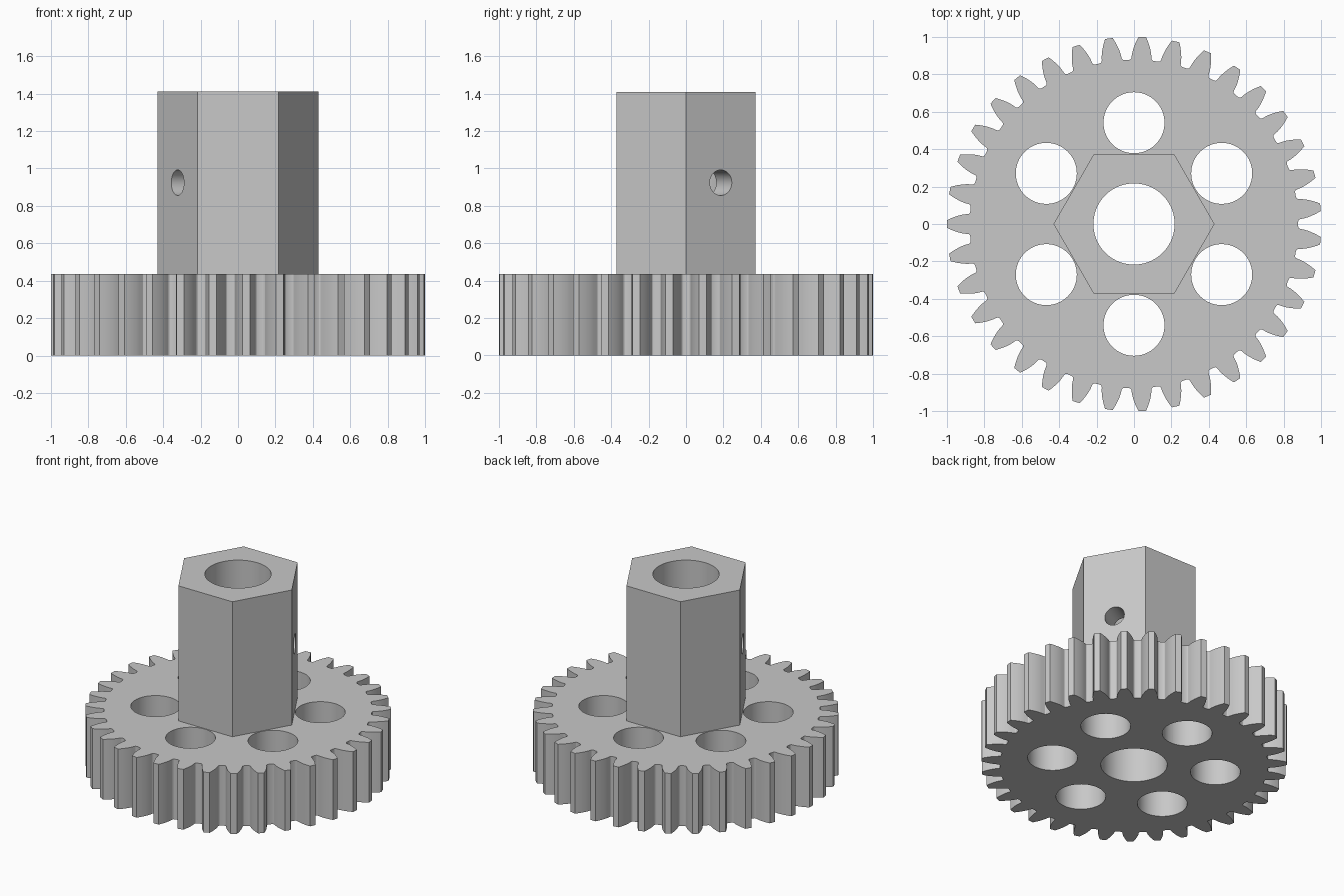
import bpy, bmesh, math
from mathutils import Matrix

if "Cube" in bpy.data.objects:
    bpy.data.objects.remove(bpy.data.objects["Cube"])

TEETH = 35
TIP_R = 1.0
PITCH_R = TIP_R * TEETH / (TEETH + 2)
BASE_R = PITCH_R * math.cos(math.radians(20))
ROOT_R = 0.877
GEAR_H, TOTAL_H = 0.435, 1.41
HEX_R = 0.43

steel = bpy.data.materials.new("grey steel")
steel.diffuse_color = (0.58, 0.58, 0.58, 1)
steel.use_nodes = True
steel.node_tree.nodes["Principled BSDF"].inputs["Base Color"].default_value = steel.diffuse_color


def prism(name, points, z0, z1):
    """Closed 2D outline extruded from z0 to z1."""
    bm = bmesh.new()
    face = bm.faces.new([bm.verts.new((x, y, z0)) for x, y in points])
    ext = bmesh.ops.extrude_face_region(bm, geom=[face])
    top = [v for v in ext["geom"] if isinstance(v, bmesh.types.BMVert)]
    bmesh.ops.translate(bm, verts=top, vec=(0, 0, z1 - z0))
    bmesh.ops.recalc_face_normals(bm, faces=bm.faces)
    mesh = bpy.data.meshes.new(name)
    bm.to_mesh(mesh)
    bm.free()
    mesh.materials.append(steel)
    obj = bpy.data.objects.new(name, mesh)
    bpy.context.collection.objects.link(obj)
    return obj


def circle(radius, n, cx=0.0, cy=0.0):
    return [(cx + radius * math.cos(math.tau * i / n),
             cy + radius * math.sin(math.tau * i / n)) for i in range(n)]


def involute(r):
    a = math.acos(min(1, BASE_R / r))
    return math.tan(a) - a


# Half tooth as (radius, angle): root fillet, then involute flank to the tip
half_base = math.pi / (2 * TEETH) + involute(PITCH_R)
half = [(ROOT_R, half_base + 0.017), (ROOT_R + 0.002, half_base + 0.008),
        (ROOT_R + 0.007, half_base + 0.002)]
for i in range(7):
    r = BASE_R + 0.003 + (TIP_R - BASE_R - 0.003) * i / 6
    half.append((r, half_base - involute(r)))
tooth = [(r, -a) for r, a in half] + [(TIP_R, 0)] + [(r, a) for r, a in reversed(half)]

outline = []
for k in range(TEETH):
    centre = math.pi + math.tau * k / TEETH
    outline += [(r * math.cos(centre + a), r * math.sin(centre + a)) for r, a in tooth]

# Toothed wheel and hexagonal hub, joined into one solid
gear = prism("gear_with_hex_hub", outline, 0, GEAR_H)
hub = prism("hub_helper", circle(HEX_R, 6), 0.2, TOTAL_H)

# Centre bore, six lightening holes, and the cross pin hole through the hub
cutters = [prism("bore_cutter", circle(0.217, 72), -0.1, TOTAL_H + 0.1)]
for k in range(6):
    a = math.radians(30 + 60 * k)
    cutters.append(prism("wheel_hole_cutter",
                         circle(0.163, 64, 0.541 * math.cos(a), 0.541 * math.sin(a)),
                         -0.1, GEAR_H + 0.1))
pin = prism("pin_hole_cutter", circle(0.068, 40), -0.6, 0.6)
pin.data.transform(Matrix.Translation((0, 0, 0.924))
                   @ Matrix.Rotation(math.radians(30), 4, 'Z')
                   @ Matrix.Rotation(math.radians(90), 4, 'Y'))
cutters.append(pin)

for helper in [hub] + cutters:
    helper.hide_render = True
    mod = gear.modifiers.new(helper.name, 'BOOLEAN')
    mod.operation = 'UNION' if helper is hub else 'DIFFERENCE'
    mod.solver = 'EXACT'
    mod.object = helper

# Apply the cuts, drop the helpers, and smooth only the curved walls
bpy.context.view_layer.objects.active = gear
gear.select_set(True)
for mod in list(gear.modifiers):
    bpy.ops.object.modifier_apply(modifier=mod.name)
for helper in [hub] + cutters:
    bpy.data.objects.remove(helper)
bpy.ops.object.shade_smooth_by_angle(angle=math.radians(25))
